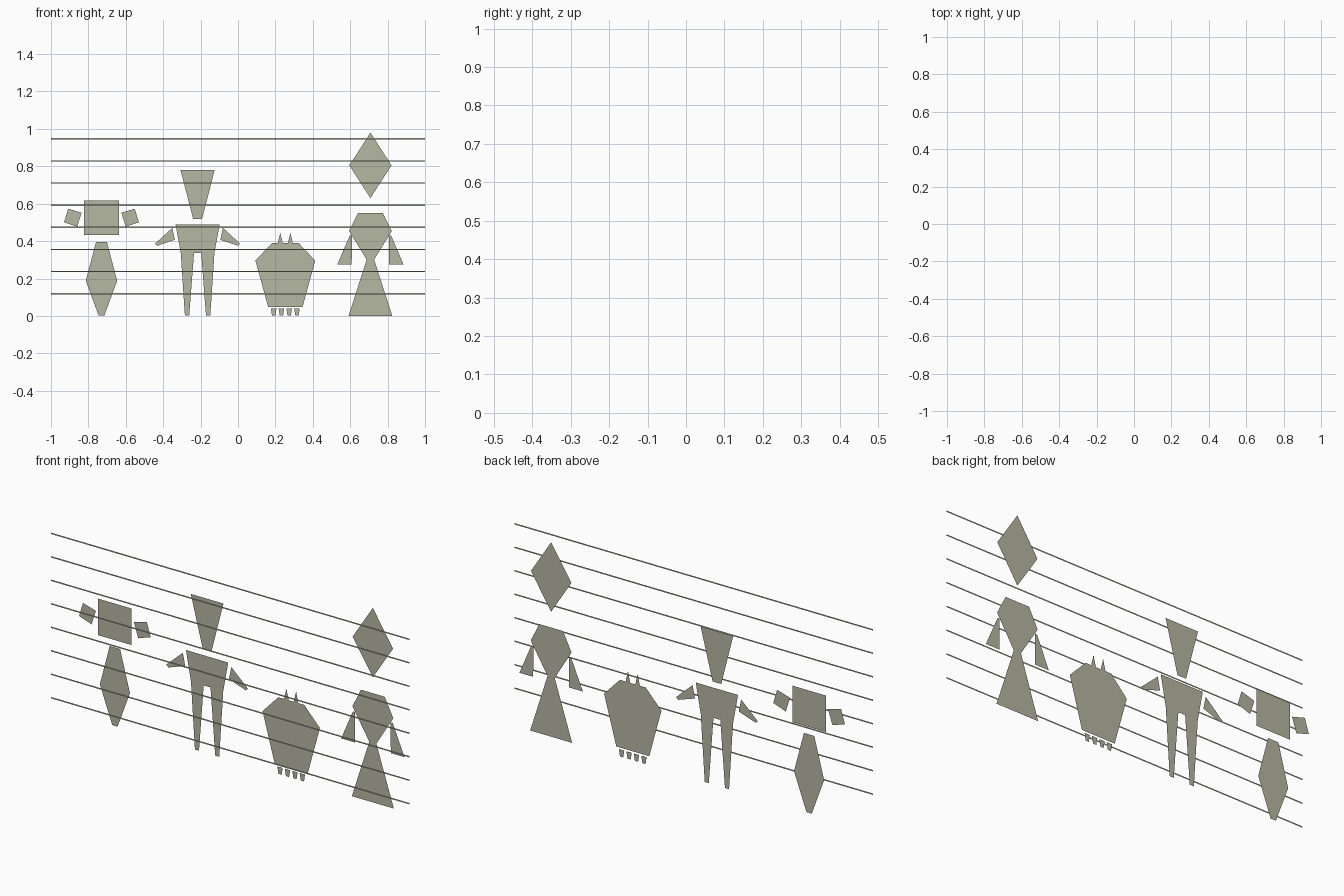
import bpy

if "Cube" in bpy.data.objects:
    bpy.data.objects.remove(bpy.data.objects["Cube"])

BACK, FRONT = 0.0625, -0.0625   # figures stand behind the height lines

olive = bpy.data.materials.new("olive_grey")
olive.diffuse_color = (0.47, 0.48, 0.37, 1)
olive.use_nodes = True
olive.node_tree.nodes["Principled BSDF"].inputs["Base Color"].default_value = olive.diffuse_color


def flat(name, polygons, y=BACK):
    """Flat sheet in the xz plane made of one or more outlines."""
    verts, faces = [], []
    for poly in polygons:
        faces.append(range(len(verts), len(verts) + len(poly)))
        verts += [(x, y, z) for x, z in poly]
    mesh = bpy.data.meshes.new(name)
    mesh.from_pydata(verts, [], [list(f) for f in faces])
    mesh.materials.append(olive)
    mesh.update()
    obj = bpy.data.objects.new(name, mesh)
    bpy.context.collection.objects.link(obj)
    return obj


def symmetric(name, cx, half):
    """Outline given as its right half, top to bottom, mirrored about cx."""
    right = [(cx + x, z) for x, z in half]
    left = [(cx - x, z) for x, z in reversed(half) if x > 0]
    return flat(name, [right + left])


def pair(name, cx, poly):
    """Right-hand part plus its mirrored twin."""
    flat(name + "_right", [[(cx + x, z) for x, z in poly]])
    flat(name + "_left", [[(cx - x, z) for x, z in reversed(poly)]])


# height lines
for i in range(8):
    z = 0.119 + 0.1183 * i
    flat(f"height_line_{i + 1}",
         [[(-1, z - 0.0035), (1, z - 0.0035), (1, z + 0.0035), (-1, z + 0.0035)]], FRONT)

# square-headed figure
c = -0.730
symmetric("square_head", c, [(0.093, 0.617), (0.093, 0.433)])
symmetric("hexagon_body", c, [(0.029, 0.396), (0.084, 0.188), (0.015, 0.001)])
pair("square_hand", c, [(0.106, 0.552), (0.178, 0.573), (0.2, 0.501), (0.13, 0.477)])

# tall figure with wedge head
c = -0.216
symmetric("wedge_head", c, [(0.091, 0.779), (0.024, 0.519)])
symmetric("torso_and_legs", c, [(0.118, 0.489), (0.09, 0.337), (0.068, 0.001),
                                (0.045, 0.001), (0.019, 0.337)])
pair("wedge_arm", c, [(0.135, 0.471), (0.228, 0.386), (0.216, 0.375), (0.122, 0.407)])

# round creature with horns and toes
c = 0.253
symmetric("creature_body", c, [(0.014, 0.389), (0.027, 0.445), (0.04, 0.389),
                               (0.072, 0.389), (0.16, 0.296), (0.092, 0.048)])
toes = []
for i in range(4):
    x = c + (i - 1.5) * 0.0415
    toes.append([(x - 0.015, 0.039), (x + 0.015, 0.039), (x + 0.009, 0.003), (x - 0.009, 0.003)])
flat("creature_toes", toes)

# figure with diamond head and skirt
c = 0.708
symmetric("diamond_head", c, [(0, 0.980), (0.113, 0.805), (0, 0.630)])
symmetric("dress", c, [(0.066, 0.550), (0.114, 0.454), (0.02, 0.301), (0.117, 0.0)])
pair("sleeve", c, [(0.099, 0.429), (0.111, 0.429), (0.177, 0.275), (0.1, 0.275)])
